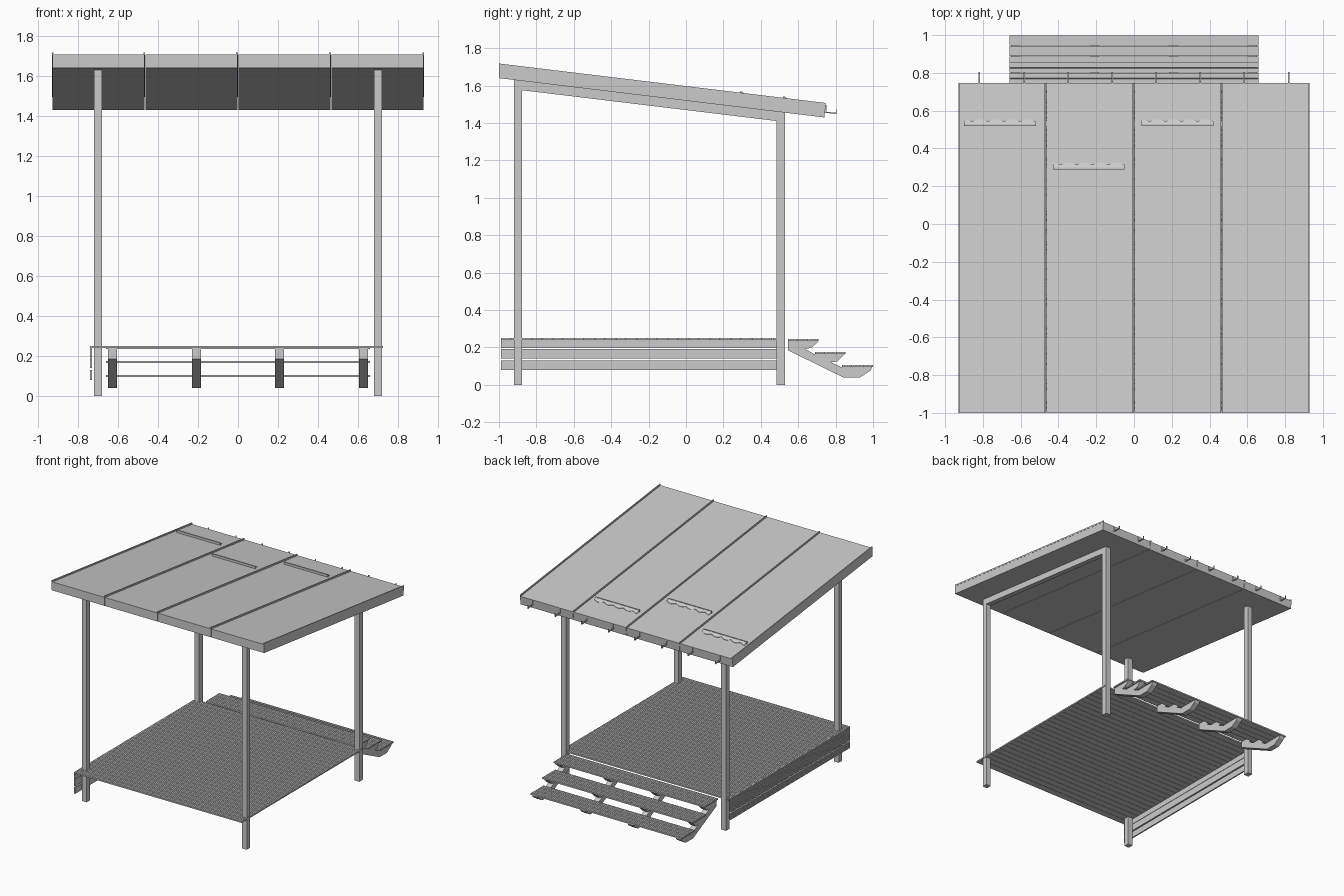
import bpy, bmesh, math

if "Cube" in bpy.data.objects:
    bpy.data.objects.remove(bpy.data.objects["Cube"])

SLOPE = -0.1207


def under(y):
    """Height of the roof underside."""
    return 1.64 + SLOPE * (y + 1)


def prism(name, profiles, a, b, axis):
    """Extrude closed profiles from a to b. axis x: (y, z) points, axis y: (x, z) points."""
    bm = bmesh.new()
    for pts in profiles:
        def at(t):
            return [bm.verts.new((t, u, v) if axis == 'x' else (u, t, v)) for u, v in pts]
        lo, hi = at(a), at(b)
        n = len(pts)
        bm.faces.new(lo)
        bm.faces.new(hi[::-1])
        for i in range(n):
            j = (i + 1) % n
            bm.faces.new((lo[i], hi[i], hi[j], lo[j]))
    bmesh.ops.recalc_face_normals(bm, faces=bm.faces)
    me = bpy.data.meshes.new(name)
    bm.to_mesh(me)
    bm.free()
    ob = bpy.data.objects.new(name, me)
    bpy.context.collection.objects.link(ob)
    return ob


def grooved(start, width, ridges=6, thick=0.011, depth=0.003):
    """Decking board section: (across, height) with a ribbed top at height 0."""
    pts = [(start + width, -thick), (start, -thick)]
    p = width / ridges
    for i in range(ridges):
        s = start + i * p
        pts += [(s, 0), (s + 0.65 * p, 0)]
        if i < ridges - 1:
            pts += [(s + 0.7 * p, -depth), (s + 0.95 * p, -depth)]
        else:
            pts += [(s + p, 0)]
    return pts


def rect(u0, u1, v0, v1):
    return [(u0, v0), (u1, v0), (u1, v1), (u0, v1)]


# Deck of ribbed boards running along x
pitch = 1.51 / 27
prism("deck_boards", [[(u, v + 0.25) for u, v in grooved(-0.99 + i * pitch, pitch - 0.003)]
                      for i in range(27)], -0.735, 0.725, 'x')

# Ribbed skirt boards on the left side
prism("side_skirt", [[(-0.741 - v, u) for u, v in grooved(z, w)]
                     for z, w in ((0.08, 0.05), (0.14, 0.053), (0.196, 0.053))],
      -0.99, 0.50, 'y')

# Posts, tops cut to the roof slope
for fb, y0, y1 in (("front", -0.92, -0.878), ("back", 0.485, 0.53)):
    for side, x in (("left", -0.7), ("right", 0.7)):
        prism(f"{fb}_{side}_post", [[(y0, 0), (y1, 0), (y1, under(y1)), (y0, under(y0))]],
              x - 0.021, x + 0.021, 'x')

# Sloping beam joining the right posts
ya, yb = -0.92, 0.53
prism("right_beam", [[(ya, under(ya) - 0.05), (yb, under(yb) - 0.05),
                      (yb, under(yb)), (ya, under(ya))]], 0.679, 0.721, 'x')

# Roof panels with raised seams
for i in range(4):
    x0 = -0.93 + i * 0.465
    prism(f"roof_panel_{i + 1}", [[(-1, under(-1)), (0.74, under(0.74)),
                                   (0.747, under(0.747) + 0.067), (-1, under(-1) + 0.067)]],
          x0 + 0.0015, x0 + 0.4635, 'x')
for i, x in enumerate((-0.926, -0.469, -0.005, 0.46, 0.926)):
    prism(f"roof_seam_{i + 1}", [[(-1, under(-1) + 0.066), (0.747, under(0.747) + 0.066),
                                  (0.747, under(0.747) + 0.078), (-1, under(-1) + 0.078)]],
          x - 0.004, x + 0.004, 'x')

# Snow guards: leaning plates with a scalloped lower edge
for i, (x0, y0) in enumerate(((-0.90, 0.525), (-0.43, 0.295), (0.04, 0.525))):
    N = 40
    w = 0.38
    pts = [(x0, 0.0), (x0 + w, 0.0)]
    pts += [(x0 + w * (1 - k / N), -0.018 - 0.012 * abs(math.sin(math.pi * 4.5 * k / N)))
            for k in range(N + 1)]
    guard = prism(f"snow_guard_{i + 1}", [pts], 0, 0.003, 'y')
    top = under(y0) + 0.067 + 0.016
    for v in guard.data.vertices:
        d = -v.co.z
        v.co.z = top - d * 0.62 + v.co.y
        v.co.y = y0 + d
    prism(f"snow_guard_rail_{i + 1}", [rect(y0 - 0.006, y0 + 0.004, top - 0.018, top + 0.003)],
          x0, x0 + w, 'x')

# Gutter hooks along the low edge
hook = [(0.742, 1.495), (0.742, 1.455), (0.805, 1.448), (0.805, 1.475), (0.801, 1.475),
        (0.801, 1.455), (0.75, 1.46), (0.75, 1.495)]
for s in (-1, 1):
    for i, x in enumerate((0.115, 0.35, 0.58, 0.82)):
        name = ("left" if s < 0 else "right") + f"_gutter_hook_{i + 1}"
        prism(name, [hook], s * x - 0.004, s * x + 0.004, 'x')

# Step stringers
stringer = [(0.545, 0.235), (0.71, 0.235), (0.67, 0.197), (0.635, 0.193), (0.685, 0.165),
            (0.85, 0.165), (0.81, 0.125), (0.775, 0.121), (0.83, 0.095), (0.995, 0.095),
            (0.985, 0.075), (0.93, 0.04), (0.84, 0.04), (0.545, 0.185)]
for i, x in enumerate((-0.628, -0.208, 0.208, 0.628)):
    prism(f"step_stringer_{i + 1}", [stringer], x - 0.022, x + 0.022, 'x')

# Step treads, three ribbed boards each
for i, (y, z) in enumerate(((0.545, 0.246), (0.69, 0.176), (0.835, 0.106))):
    prism(f"step_tread_{i + 1}", [[(u, v + z) for u, v in grooved(y + k * 0.0555, 0.053)]
                                  for k in range(3)], -0.66, 0.66, 'x')
